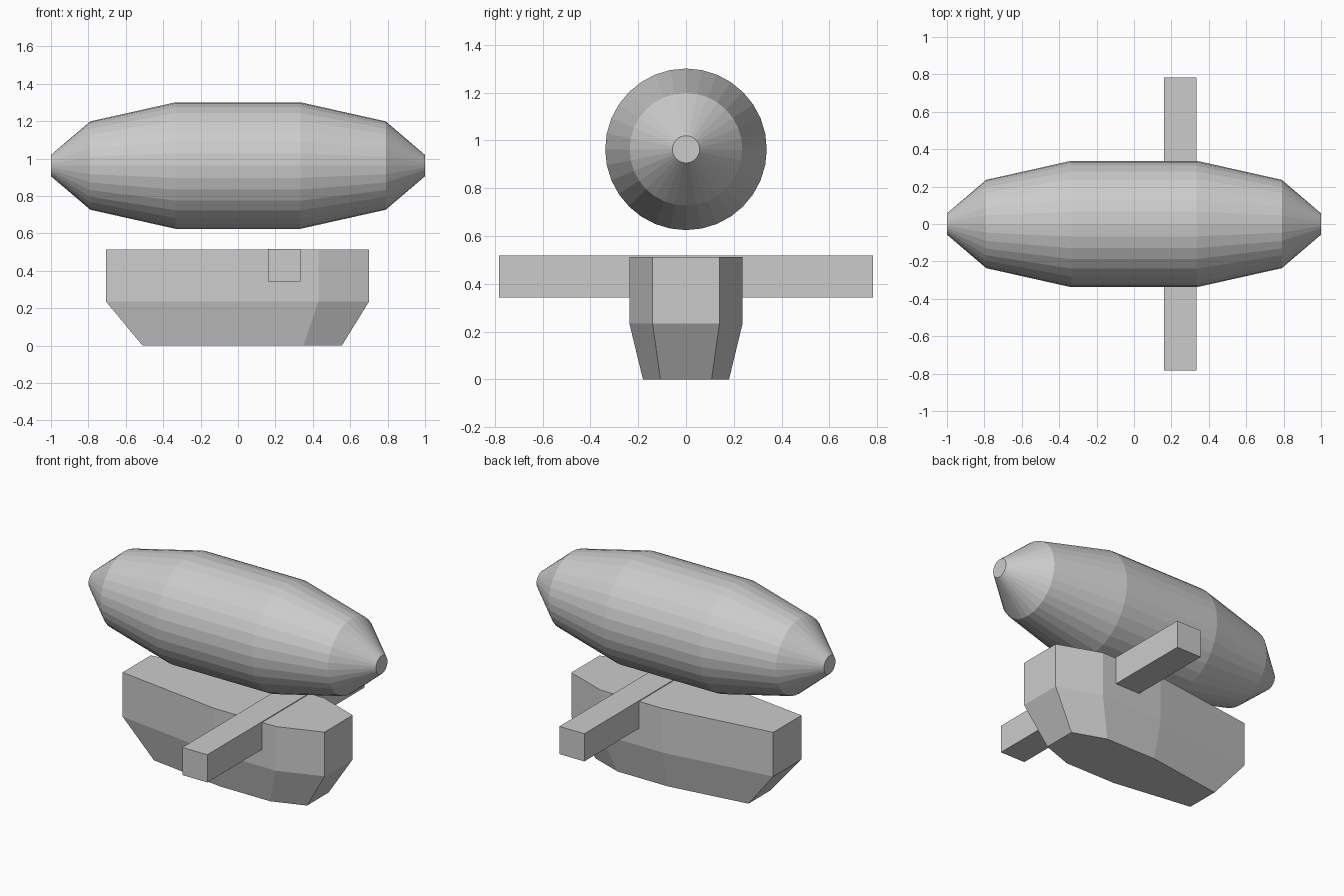
import bpy
import bmesh
from math import cos, sin, tau

cube = bpy.data.objects.get("Cube")
if cube:
    bpy.data.objects.remove(cube, do_unlink=True)

# Single plain grey
grey = bpy.data.materials.new("light_grey")
grey.use_nodes = True
colour = (0.6, 0.6, 0.6, 1)
grey.diffuse_color = colour
grey.node_tree.nodes["Principled BSDF"].inputs["Base Color"].default_value = colour


def loft(name, rings):
    """Skin a stack of equal-length point rings and cap both ends."""
    bm = bmesh.new()
    loops = [[bm.verts.new(p) for p in ring] for ring in rings]
    for a, b in zip(loops, loops[1:]):
        for i in range(len(a)):
            j = (i + 1) % len(a)
            bm.faces.new((a[i], a[j], b[j], b[i]))
    bm.faces.new(loops[0])
    bm.faces.new(loops[-1])
    bmesh.ops.recalc_face_normals(bm, faces=bm.faces)
    mesh = bpy.data.meshes.new(name)
    bm.to_mesh(mesh)
    bm.free()
    mesh.materials.append(grey)
    obj = bpy.data.objects.new(name, mesh)
    bpy.context.collection.objects.link(obj)
    return obj


def circle(x, radius, z, sides=32):
    return [(x, radius * cos(tau * i / sides), z + radius * sin(tau * i / sides))
            for i in range(sides)]


def outline(half, z):
    """Mirror a half plan (x, y) across the centreline."""
    return [(x, y, z) for x, y in half] + [(x, -y, z) for x, y in reversed(half)]


# Gas balloon: faceted, symmetric end to end
half_profile = [(1.0, 0.057), (0.79, 0.236), (0.335, 0.338)]
profile = [(-x, r) for x, r in half_profile] + half_profile[::-1]
loft("balloon", [circle(x, r, 0.963) for x, r in profile])

# Gondola: straight upper sides, tapered keel
upper = [(-0.705, 0.14), (0.0, 0.237), (0.43, 0.237), (0.7, 0.14)]
keel = [(-0.51, 0.107), (0.0, 0.18), (0.35, 0.18), (0.555, 0.107)]
loft("gondola", [outline(keel, 0), outline(upper, 0.235), outline(upper, 0.513)])

# Cross beam through the gondola
bpy.ops.mesh.primitive_cube_add(size=1, location=(0.247, 0, 0.431))
beam = bpy.context.object
beam.name = "cross_beam"
beam.scale = (0.174, 1.564, 0.174)
beam.data.materials.append(grey)
